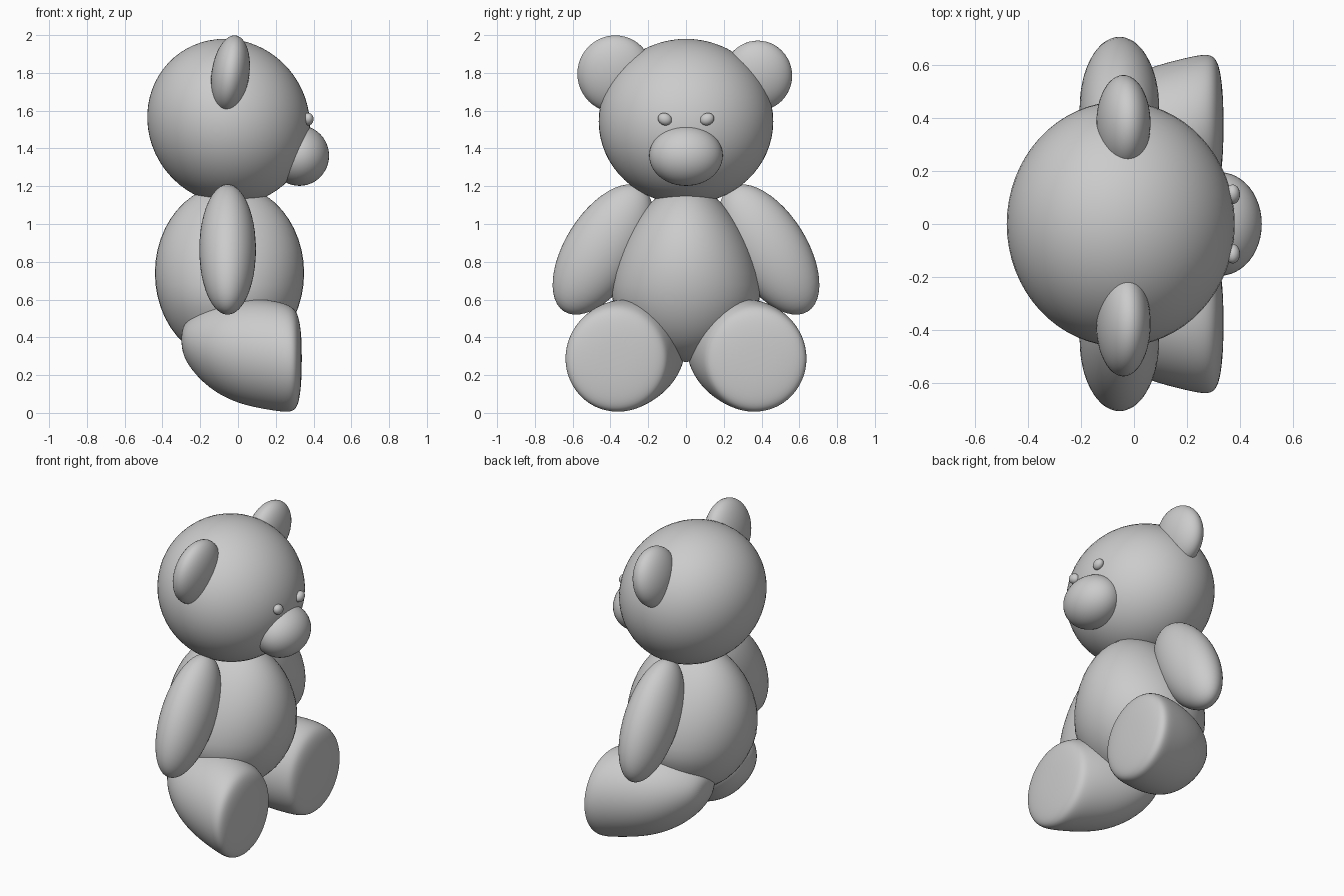
import bpy, bmesh
from math import sin, cos, pi, radians
from mathutils import Matrix, Vector

if "Cube" in bpy.data.objects:
    bpy.data.objects.remove(bpy.data.objects["Cube"])


def finish(bm, name):
    bmesh.ops.recalc_face_normals(bm, faces=bm.faces)
    mesh = bpy.data.meshes.new(name)
    bm.to_mesh(mesh)
    bm.free()
    mesh.polygons.foreach_set("use_smooth", [True] * len(mesh.polygons))
    obj = bpy.data.objects.new(name, mesh)
    bpy.context.collection.objects.link(obj)
    return obj


def ellipsoid(name, center, radii, tilt=(0, 0, 0), shape=None, seg=48):
    """Stretched sphere; shape(v) may bend the points before placing."""
    bm = bmesh.new()
    bmesh.ops.create_uvsphere(bm, u_segments=seg, v_segments=seg // 2, radius=1)
    rot = Matrix.Rotation(tilt[1], 3, 'Y') @ Matrix.Rotation(tilt[0], 3, 'X') @ Matrix.Rotation(tilt[2], 3, 'Z')
    for v in bm.verts:
        p = Vector(a * b for a, b in zip(v.co, radii))
        if shape:
            p = shape(p)
        v.co = rot @ p + Vector(center)
    return finish(bm, name)


def loft_x(name, rings, side, sides=28):
    """Elliptical rings along x: (x, z_low, z_high, y_in, y_out)."""
    bm = bmesh.new()
    loops = []
    for x, z0, z1, y0, y1 in rings:
        loops.append([bm.verts.new((x,
                                    side * ((y0 + y1) / 2 + (y1 - y0) / 2 * cos(2 * pi * i / sides)),
                                    (z0 + z1) / 2 + (z1 - z0) / 2 * sin(2 * pi * i / sides)))
                      for i in range(sides)])
    for a, b in zip(loops, loops[1:]):
        for i in range(sides):
            j = (i + 1) % sides
            bm.faces.new((a[i], a[j], b[j], b[i]))
    bm.faces.new(loops[0])
    bm.faces.new(loops[-1])
    obj = finish(bm, name)
    mod = obj.modifiers.new("smooth", 'SUBSURF')
    mod.levels = mod.render_levels = 2
    return obj


# body: pear shaped, narrower across the shoulders
ellipsoid("body", (-0.045, 0, 0.74), (0.395, 0.41, 0.47),
          shape=lambda p: Vector((p.x, p.y * (0.93 - 0.5 * p.z), p.z)) if p.z > -0.14
          else Vector((p.x, p.y, p.z)))

# head: chin pushed slightly forward
ellipsoid("head", (-0.05, 0, 1.543), (0.43, 0.462, 0.437), seg=64,
          shape=lambda p: Vector((p.x - 0.05 * p.z, p.y, p.z)))

# muzzle
ellipsoid("muzzle", (0.325, 0, 1.362), (0.157, 0.195, 0.16))

# legs with flat soles, splayed outward
leg_rings = [
    (-0.300, 0.36, 0.42, 0.18, 0.26),
    (-0.285, 0.28, 0.48, 0.09, 0.34),
    (-0.20, 0.17, 0.545, 0.01, 0.45),
    (-0.10, 0.095, 0.585, 0.00, 0.525),
    (0.00, 0.05, 0.602, 0.01, 0.57),
    (0.10, 0.025, 0.606, 0.03, 0.605),
    (0.20, 0.008, 0.595, 0.06, 0.63),
    (0.275, 0.00, 0.572, 0.09, 0.645),
    (0.31, 0.02, 0.54, 0.11, 0.63),
    (0.328, 0.08, 0.48, 0.17, 0.57),
    (0.338, 0.20, 0.38, 0.29, 0.46),
]

for side, label in ((-1, "right"), (1, "left")):
    loft_x(label + "_leg", leg_rings, side)
    # arms: hang outward from the shoulders
    ellipsoid(label + "_arm", (-0.055, side * 0.44, 0.865), (0.15, 0.2, 0.387),
              tilt=(side * radians(32), 0, 0))
    # eyes
    ellipsoid(label + "_eye", (0.372, side * 0.112, 1.555), (0.028, 0.038, 0.032),
              tilt=(side * radians(25), 0, 0), seg=24)

# ears: the right one is slightly larger
ellipsoid("right_ear", (-0.04, -0.375, 1.795), (0.1, 0.2, 0.205), tilt=(0, radians(8), 0))
ellipsoid("left_ear", (-0.04, 0.38, 1.785), (0.1, 0.182, 0.187), tilt=(0, radians(8), 0))
